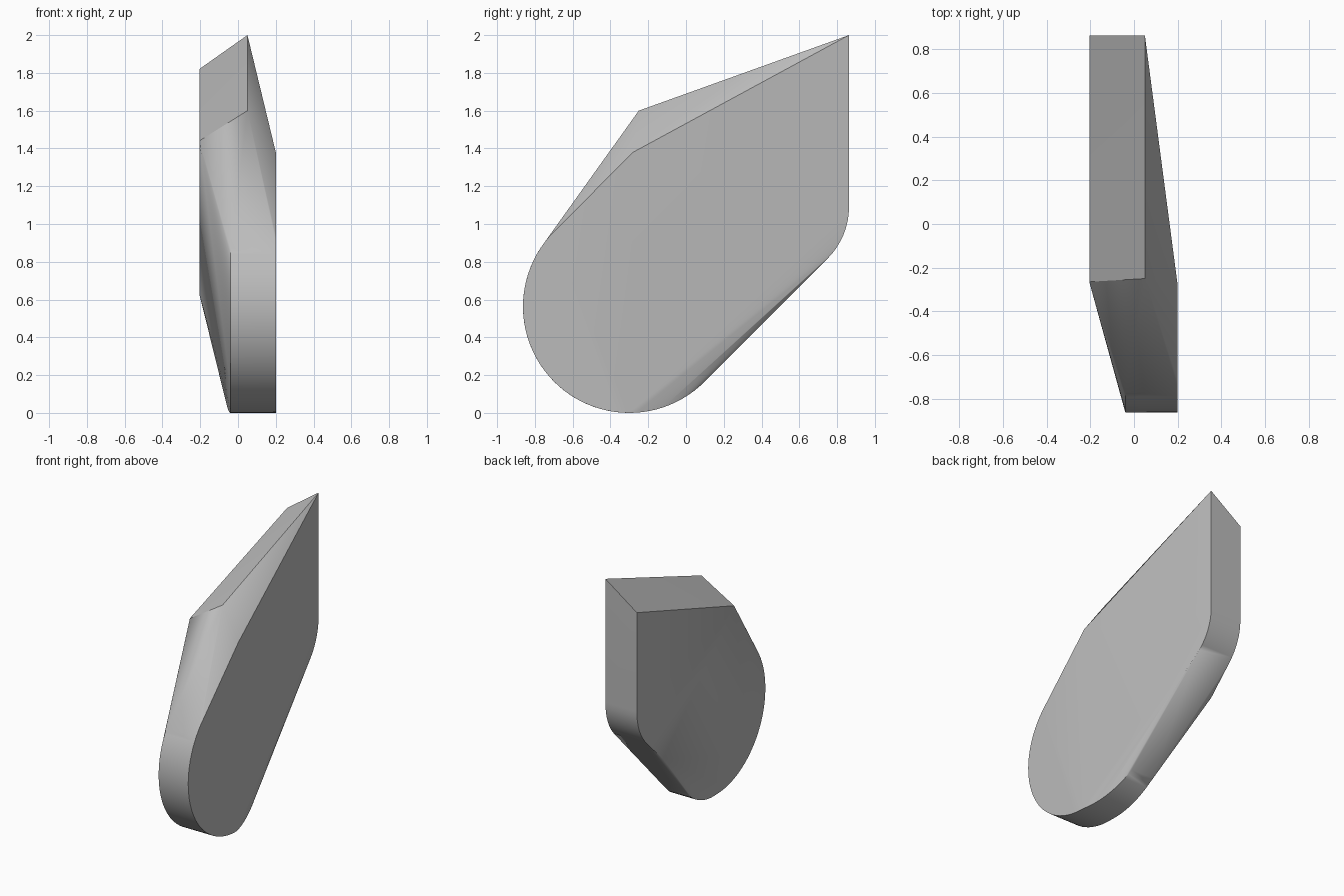
import bpy, bmesh
from math import radians, cos, sin

cube = bpy.data.objects.get("Cube")
if cube:
    bpy.data.objects.remove(cube, do_unlink=True)

grey = bpy.data.materials.new("mid_grey")
grey.use_nodes = True
colour = (0.5, 0.5, 0.5, 1)
grey.diffuse_color = colour
grey.node_tree.nodes["Principled BSDF"].inputs["Base Color"].default_value = colour


def arc(y, z, radius, start, end, steps):
    """Points on an arc in the side plane."""
    angles = [radians(start + (end - start) * i / steps) for i in range(steps + 1)]
    return [(y + radius * cos(a), z + radius * sin(a)) for a in angles]


BACK = 0.863
round_front = (-0.3, 0.563, 0.563)
heel = arc(0.478, 1.09, BACK - 0.478, -45, 0, 8)   # rounded lower back corner
bend = arc(*round_front, 270, 315, 12)             # lower curve towards the back

# Left side: flat front, tapering inwards to the back
left = [(0.05, BACK, 2.0), (0.05, -0.25, 1.6), (0.2, -0.28, 1.38)]
left += [(0.2, y, z) for y, z in arc(*round_front, 138, 270, 32)]
left += [(0.2 - 0.1 * i / 12, y, z) for i, (y, z) in enumerate(bend)]
left += [(0.05 + 0.07 * (BACK - y), y, z) for y, z in heel]

# Right side: flat back, tapering inwards to the rounded front and bottom
right = [(-0.205, BACK, 1.82), (-0.205, -0.265, 1.44), (-0.205, 0.56, 0.63)]
right += [(-0.04, y, z) for y, z in arc(*round_front, 147, 270, 32)]
right += [(-0.04 - 0.04 * i / 12, y, z) for i, (y, z) in enumerate(bend)]
right += [(-0.205, y, z) for y, z in heel]

# Solid skin stretched between the two sides
bm = bmesh.new()
for point in left + right:
    bm.verts.new(point)
bmesh.ops.convex_hull(bm, input=bm.verts)
bmesh.ops.delete(bm, geom=[v for v in bm.verts if not v.link_faces], context='VERTS')
bmesh.ops.dissolve_limit(bm, angle_limit=radians(0.3), verts=bm.verts, edges=bm.edges)
bmesh.ops.recalc_face_normals(bm, faces=bm.faces)

mesh = bpy.data.meshes.new("faceted_slab")
bm.to_mesh(mesh)
bm.free()
mesh.materials.append(grey)
slab = bpy.data.objects.new("faceted_slab", mesh)
bpy.context.collection.objects.link(slab)
bpy.context.view_layer.objects.active = slab
slab.select_set(True)
bpy.ops.object.shade_smooth_by_angle(angle=radians(30))
